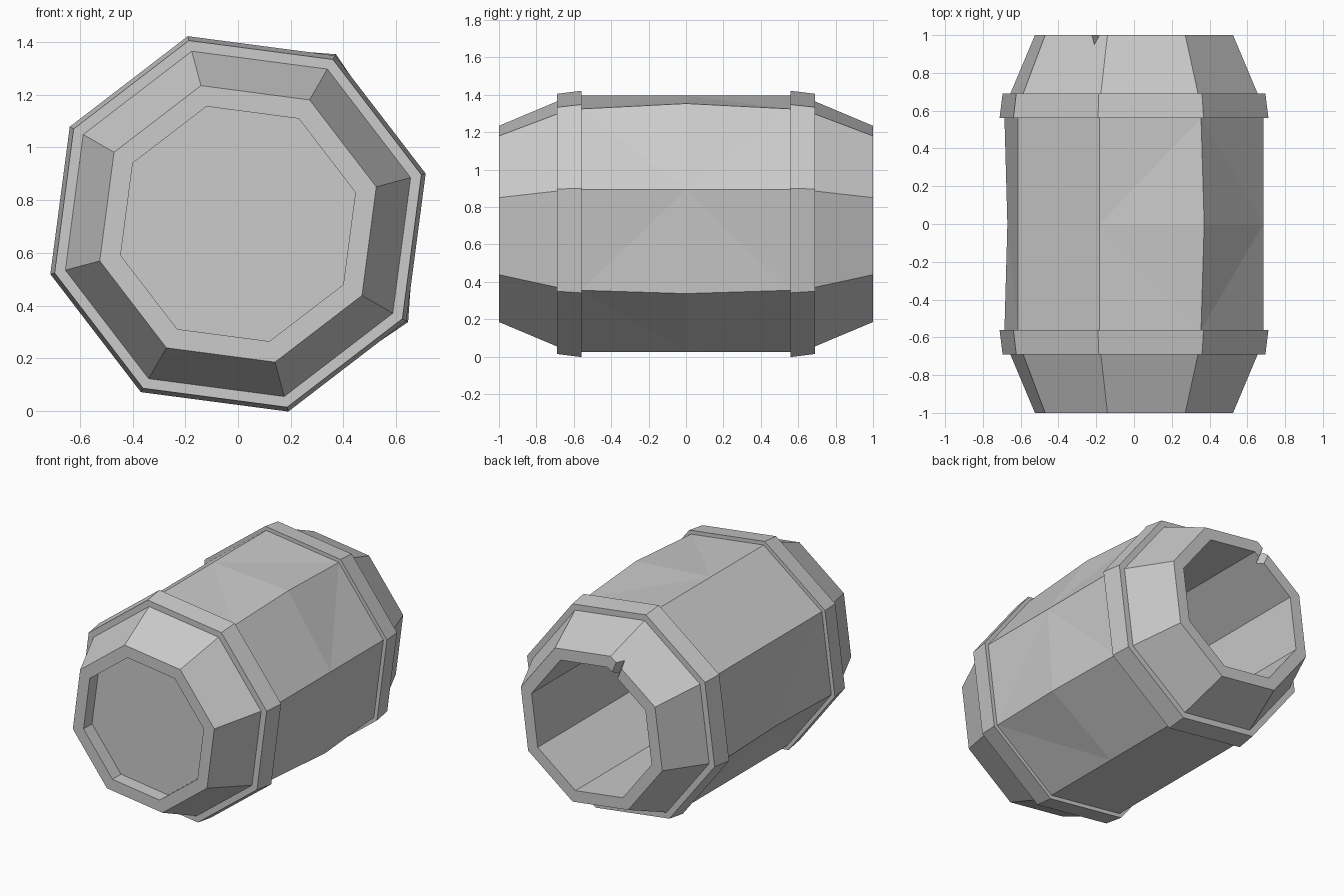
import bpy, bmesh, math
from mathutils import Vector

if "Cube" in bpy.data.objects:
    bpy.data.objects.remove(bpy.data.objects["Cube"])

CZ = 0.71            # height of the barrel axis
START = 15           # angle of the first stave corner
SIDES = 8


def lathe(name, profile, closed=False, tweaks=None):
    """Sweep (y, radius) points round the y axis with eight sides."""
    bm = bmesh.new()
    rings = []
    for i, (y, r) in enumerate(profile):
        ring = []
        for k in range(SIDES):
            deg = START + 45 * k
            a = math.radians(deg)
            rr = (tweaks or {}).get((i, deg), r)
            ring.append(bm.verts.new((rr * math.cos(a), y, CZ + rr * math.sin(a))))
        rings.append(ring)
    pairs = list(zip(rings, rings[1:]))
    if closed:
        pairs.append((rings[-1], rings[0]))
    else:
        bm.faces.new(rings[0])
        bm.faces.new(rings[-1])
    for a, b in pairs:
        for k in range(SIDES):
            n = (k + 1) % SIDES
            bm.faces.new((a[k], a[n], b[n], b[k]))
    bmesh.ops.recalc_face_normals(bm, faces=bm.faces)
    # Split the warped middle panels into flat triangles
    bmesh.ops.triangulate(bm, faces=[f for f in bm.faces if any(
        abs((v.co - f.verts[0].co).dot(f.normal)) > 1e-4 for v in f.verts)])
    me = bpy.data.meshes.new(name)
    bm.to_mesh(me)
    bm.free()
    ob = bpy.data.objects.new(name, me)
    bpy.context.collection.objects.link(ob)
    return ob


# Barrel: recessed front lid, tapered ends, uneven middle, hollow open back
barrel = lathe("barrel", [
    (-0.91, 0.461), (-1, 0.461), (-1, 0.543), (-0.69, 0.678), (-0.56, 0.71),
    (0, 0.71),
    (0.56, 0.71), (0.69, 0.678), (1, 0.543), (1, 0.461), (-0.86, 0.461)],
    tweaks={(5, 60): 0.743, (5, 330): 0.745, (5, 195): 0.694})

# Hoops, slightly wider toward the middle
for name, s in (("front_hoop", -1), ("back_hoop", 1)):
    lathe(name, [(s * 0.69, 0.66), (s * 0.69, 0.72), (s * 0.56, 0.737),
                 (s * 0.56, 0.69)], closed=True)

# Chip cut out of the back rim
a = math.radians(113)
out = Vector((math.cos(a), 0, math.sin(a)))
side = Vector((-math.sin(a), 0, math.cos(a)))
bm = bmesh.new()
ends = []
for r in (0.38, 0.6):
    c = Vector((0, 0, CZ)) + out * r
    ends.append([bm.verts.new(c + side * u + Vector((0, y, 0)))
                 for u, y in ((-0.035, 1.02), (0.035, 1.02), (0, 0.95))])
bm.faces.new(ends[0])
bm.faces.new(ends[1])
for k in range(3):
    n = (k + 1) % 3
    bm.faces.new((ends[0][k], ends[0][n], ends[1][n], ends[1][k]))
bmesh.ops.recalc_face_normals(bm, faces=bm.faces)
me = bpy.data.meshes.new("chip_cutter")
bm.to_mesh(me)
bm.free()
cutter = bpy.data.objects.new("chip_cutter", me)
bpy.context.collection.objects.link(cutter)
cutter.hide_render = True
cutter.display_type = 'WIRE'
mod = barrel.modifiers.new("chip", 'BOOLEAN')
mod.operation = 'DIFFERENCE'
mod.solver = 'EXACT'
mod.object = cutter
